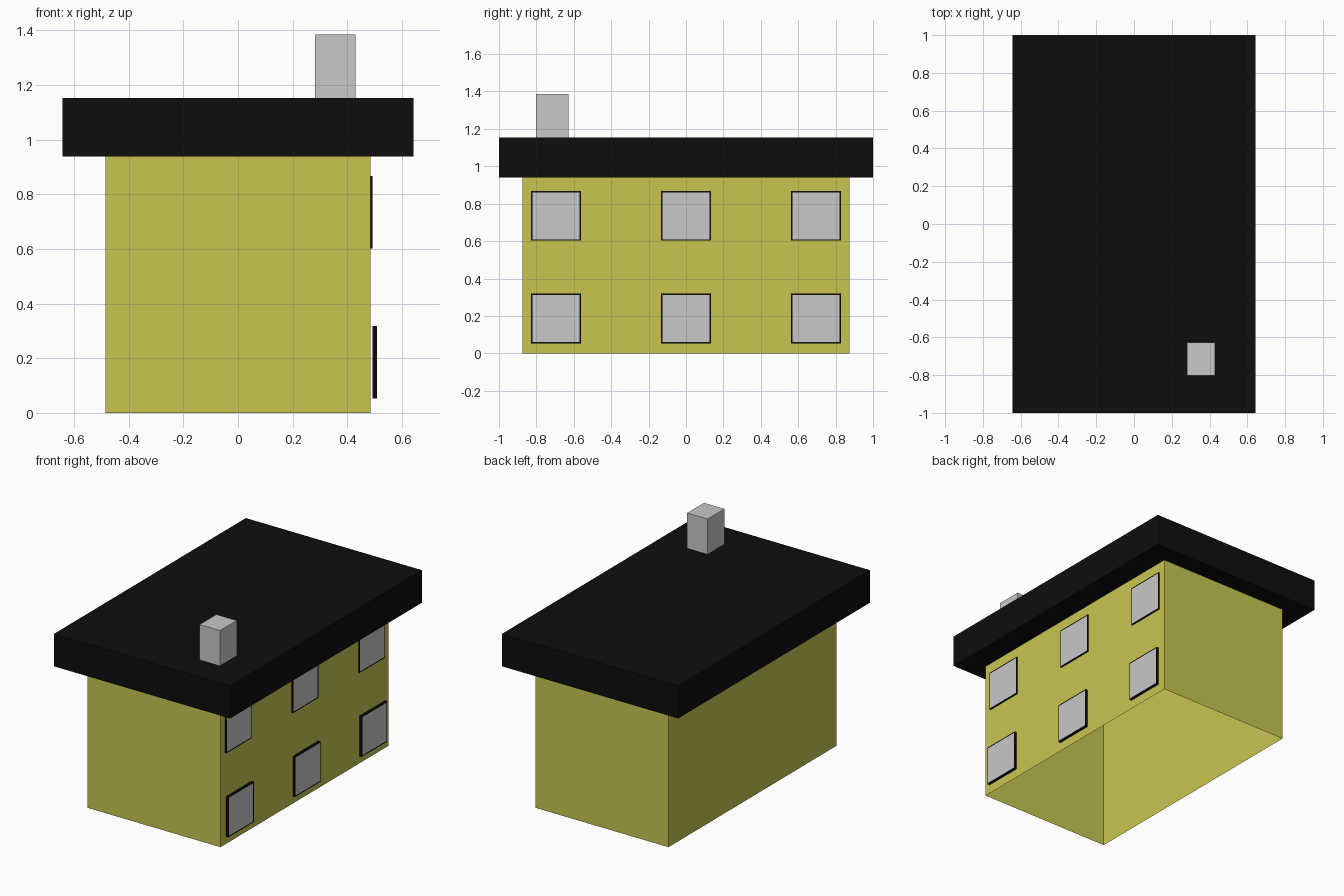
import bpy, bmesh
from mathutils import Vector

if "Cube" in bpy.data.objects:
    bpy.data.objects.remove(bpy.data.objects["Cube"])


def material(name, rgb):
    m = bpy.data.materials.new(name)
    m.diffuse_color = (*rgb, 1)
    m.use_nodes = True
    m.node_tree.nodes["Principled BSDF"].inputs["Base Color"].default_value = m.diffuse_color
    return m


yellow = material("yellow_wall", (0.58, 0.56, 0.083))
black = material("black_trim", (0.004, 0.004, 0.004))
grey = material("light_grey", (0.58, 0.58, 0.58))


def box(name, lo, hi, mats, edit=None):
    """Box between two corners, with an optional bmesh edit."""
    bm = bmesh.new()
    bmesh.ops.create_cube(bm, size=1)
    lo, hi = Vector(lo), Vector(hi)
    for v in bm.verts:
        v.co = (lo + hi) / 2 + v.co * (hi - lo)
    bm.normal_update()
    if edit:
        edit(bm)
    mesh = bpy.data.meshes.new(name)
    bm.to_mesh(mesh)
    bm.free()
    for m in mats:
        mesh.materials.append(m)
    ob = bpy.data.objects.new(name, mesh)
    bpy.context.collection.objects.link(ob)
    return ob


def open_bottom(bm):
    down = [f for f in bm.faces if f.normal.z < -0.9]
    bmesh.ops.delete(bm, geom=down, context='FACES_ONLY')


def glaze(bm):
    # narrow frame around a flush pane on the outer face
    pane = [f for f in bm.faces if f.normal.x > 0.9]
    bmesh.ops.inset_region(bm, faces=pane, thickness=0.01)
    for f in pane:
        f.material_index = 1


# House body, hollow and open underneath
box("walls", (-0.485, -0.875, 0), (0.485, 0.875, 0.94), [yellow], open_bottom)

# Overhanging flat roof and chimney
box("roof", (-0.643, -1, 0.939), (0.643, 1, 1.153), [black])
box("chimney", (0.281, -0.802, 1.15), (0.43, -0.627, 1.386), [grey])

# Two rows of three windows; the lower row stands slightly proud of the wall
for row, z, x0, x1 in (("lower", 0.186, 0.493, 0.509), ("upper", 0.735, 0.483, 0.493)):
    for i, y in enumerate((-0.695, 0, 0.695)):
        box(f"{row}_window_{i + 1}", (x0, y - 0.133, z - 0.133),
            (x1, y + 0.133, z + 0.133), [black, grey], glaze)
